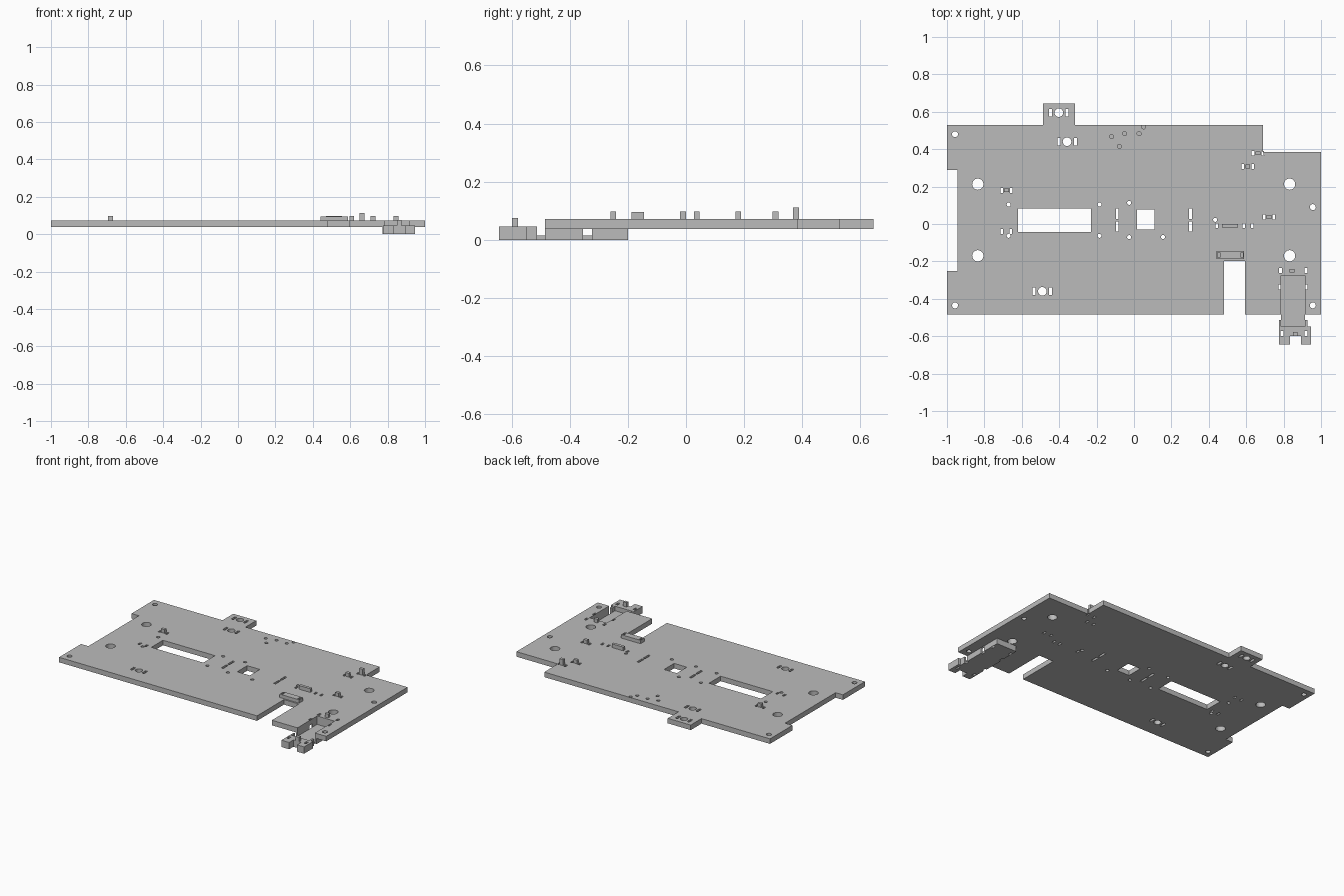
import bpy, bmesh, math

if "Cube" in bpy.data.objects:
    bpy.data.objects.remove(bpy.data.objects["Cube"], do_unlink=True)

grey = bpy.data.materials.new("light grey plastic")
grey.use_nodes = True
colour = (0.5, 0.5, 0.5, 1)
grey.diffuse_color = colour
grey.node_tree.nodes["Principled BSDF"].inputs["Base Color"].default_value = colour

BOTTOM, TOP, FLOOR = 0.038, 0.072, 0.015


def rect(x0, x1, y0, y1):
    return [(x0, y0), (x1, y0), (x1, y1), (x0, y1)]


def slot(x, y, w=0.014, d=0.026):
    return rect(x - w / 2, x + w / 2, y - d / 2, y + d / 2)


def circle(x, y, r, n=24):
    return [(x + r * math.cos(math.tau * i / n), y + r * math.sin(math.tau * i / n))
            for i in range(n)]


def slab(name, outline, z0, z1, holes=()):
    """Extruded flat outline with through holes."""
    curve = bpy.data.curves.new(name + " profile", "CURVE")
    curve.dimensions = "2D"
    curve.fill_mode = "BOTH"
    curve.extrude = (z1 - z0) / 2
    for loop in [outline, *holes]:
        spline = curve.splines.new("POLY")
        spline.points.add(len(loop) - 1)
        for point, (x, y) in zip(spline.points, loop):
            point.co = (x, y, 0, 1)
        spline.use_cyclic_u = True
    helper = bpy.data.objects.new(name + " helper", curve)
    bpy.context.collection.objects.link(helper)
    graph = bpy.context.evaluated_depsgraph_get()
    mesh = bpy.data.meshes.new_from_object(helper.evaluated_get(graph))
    bpy.data.objects.remove(helper, do_unlink=True)
    bm = bmesh.new()
    bm.from_mesh(mesh)
    bmesh.ops.remove_doubles(bm, verts=bm.verts, dist=0.00001)
    bmesh.ops.translate(bm, verts=bm.verts, vec=(0, 0, (z0 + z1) / 2))
    bmesh.ops.recalc_face_normals(bm, faces=bm.faces)
    for face in bm.faces:
        face.smooth = False
    bm.to_mesh(mesh)
    bm.free()
    mesh.materials.clear()
    mesh.materials.append(grey)
    obj = bpy.data.objects.new(name, mesh)
    bpy.context.collection.objects.link(obj)
    return obj


# Main plate outline: front slot, tray notch, stepped back corner, rear tab, side recess
plate = [(-1, -0.485), (0.482, -0.485), (0.482, -0.197), (0.593, -0.197),
         (0.593, -0.485), (0.785, -0.485), (0.785, -0.275), (0.915, -0.275),
         (0.915, -0.485), (1, -0.485), (1, 0.385), (0.69, 0.385), (0.69, 0.53),
         (-0.315, 0.53), (-0.315, 0.645), (-0.487, 0.645), (-0.487, 0.53),
         (-1, 0.53), (-1, 0.29), (-0.945, 0.29), (-0.945, -0.25), (-1, -0.25)]

# Windows
holes = [rect(-0.62, -0.23, -0.042, 0.083), rect(0.015, 0.11, -0.03, 0.077)]
# Large mounting holes
holes += [circle(x, y, 0.03, 32) for x in (-0.835, 0.832) for y in (0.213, -0.17)]
# Corner screw holes
holes += [circle(x, y, 0.016) for x, y in
          ((-0.957, 0.48), (-0.957, -0.435), (0.956, -0.435), (0.956, 0.09))]
# Round holes flanked by two slots
for x, y in ((-0.402, 0.595), (-0.358, 0.44), (-0.49, -0.36)):
    holes += [circle(x, y, 0.023), slot(x - 0.044, y, 0.016, 0.04),
              slot(x + 0.044, y, 0.016, 0.04)]
# Small pin holes
holes += [circle(x, y, 0.011, 16) for x, y in
          ((-0.67, 0.104), (-0.67, -0.063), (-0.185, 0.104), (-0.185, -0.063),
           (-0.026, 0.113), (-0.026, -0.07), (0.155, -0.07), (0.434, 0.022))]
# Upright slots
holes += [slot(x, y, 0.015, 0.055) for x in (-0.09, 0.302) for y in (0.055, -0.013)]
# Slots beside the long rib and in the lower clip
holes += [slot(x, -0.009) for x in (0.443, 0.587, 0.632)]
holes += [slot(x, -0.04) for x in (-0.708, -0.658)]
# Clip pegs, each with a slot on both sides: x, y, top
clips = [(-0.682, 0.18, 0.097), (0.608, 0.308, 0.097),
         (0.662, 0.378, 0.112), (0.722, 0.037, 0.097)]
for i, (x, y, top) in enumerate(clips):
    holes += [slot(x - 0.026, y), slot(x + 0.026, y)]
    slab(f"clip_peg_{i}", slot(x, y, 0.026, 0.02), TOP - 0.01, top)
# Blind dimples near the back edge
dimples = [(-0.12, 0.467), (-0.05, 0.483), (0.027, 0.483), (0.052, 0.519), (-0.078, 0.415)]
for i, (x, y) in enumerate(dimples):
    holes.append(circle(x, y, 0.011, 12))
    slab(f"dimple_floor_{i}", circle(x, y, 0.0112, 12), BOTTOM, 0.062)
# Openings beside the tray
side_slots = [slot(x, -0.248, 0.016) for x in (0.783, 0.92)]
holes += side_slots
holes += [slot(x, -0.337, 0.012, 0.028) for x in (0.778, 0.922)]

slab("main_plate", plate, BOTTOM, TOP, holes)

# Raised ribs and the peg behind the tray
slab("long_rib", slot(0.513, -0.01, 0.085, 0.02), TOP - 0.01, 0.097)
slab("slot_rib", rect(0.442, 0.588, -0.187, -0.145), TOP - 0.01, 0.095,
     [slot(0.453, -0.166, 0.012), slot(0.577, -0.166, 0.012)])
slab("tray_peg", slot(0.845, -0.25, 0.026, 0.02), TOP - 0.01, 0.097)

# Hanging tray: floor, rear block and side walls
slab("tray_floor", rect(0.785, 0.915, -0.56, -0.27), 0, FLOOR)
slab("tray_rear_block",
     [(0.775, -0.323), (0.785, -0.323), (0.785, -0.275), (0.915, -0.275),
      (0.915, -0.323), (0.928, -0.323), (0.928, -0.2), (0.775, -0.2)],
     0, BOTTOM, side_slots)
for name, x0, x1 in (("left", 0.915, 0.928), ("right", 0.772, 0.785)):
    slab(f"tray_{name}_wall", rect(x0, x1, -0.485, -0.355), 0, BOTTOM)

# Forked front block of the tray
slab("tray_front_block",
     [(0.775, -0.643), (0.833, -0.643), (0.833, -0.598), (0.892, -0.598),
      (0.892, -0.643), (0.945, -0.643), (0.945, -0.548), (0.928, -0.548),
      (0.928, -0.513), (0.915, -0.513), (0.915, -0.548), (0.785, -0.548),
      (0.785, -0.513), (0.775, -0.513)],
     0, 0.046, [slot(x, -0.585, 0.016) for x in (0.79, 0.92)])
slab("front_peg", slot(0.862, -0.588, 0.026, 0.02), 0.04, 0.075)
